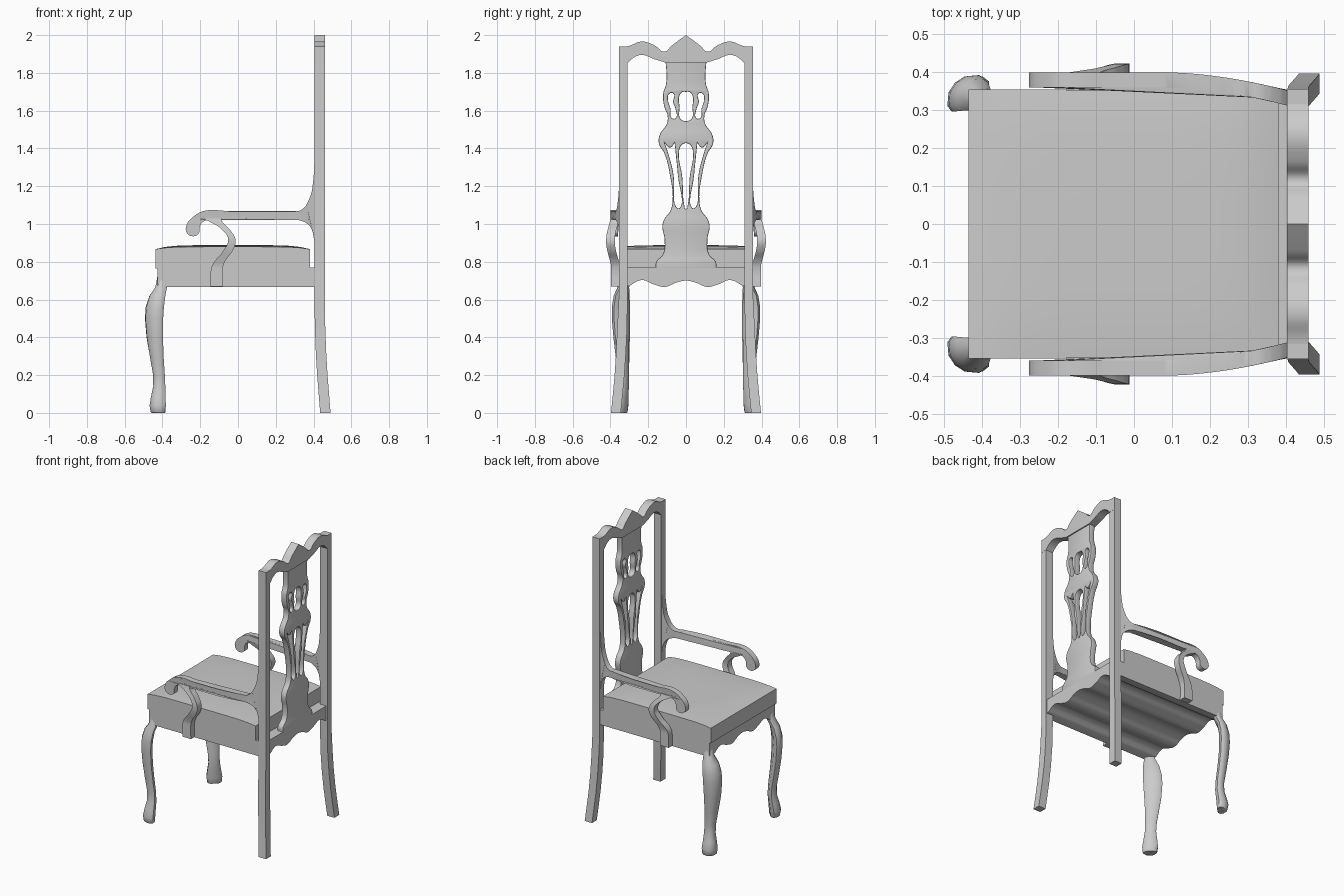
import bpy, bmesh, math
from mathutils import Vector

if "Cube" in bpy.data.objects:
    bpy.data.objects.remove(bpy.data.objects["Cube"])


def finish(name, mesh, mirror=False, angle=35):
    bm = bmesh.new()
    bm.from_mesh(mesh)
    bmesh.ops.remove_doubles(bm, verts=bm.verts, dist=0.0003)
    bmesh.ops.recalc_face_normals(bm, faces=bm.faces)
    bm.to_mesh(mesh)
    bm.free()
    ob = bpy.data.objects.new(name, mesh)
    bpy.context.collection.objects.link(ob)
    bpy.ops.object.select_all(action='DESELECT')
    ob.select_set(True)
    bpy.context.view_layer.objects.active = ob
    bpy.ops.object.shade_smooth_by_angle(angle=math.radians(angle))
    if mirror:
        m = ob.modifiers.new("mirror", 'MIRROR')
        m.use_axis = (False, True, False)
        m.use_mirror_merge = False
    return ob


def profile(name, loops, lo, hi, place, bevel=0.0, mirror=False, res=6):
    """Extrude smooth closed outlines; a third value on a point makes it a corner.
    place(a, b, depth) gives the world position."""
    cu = bpy.data.curves.new(name, 'CURVE')
    cu.dimensions = '2D'
    cu.fill_mode = 'BOTH'
    cu.resolution_u = res
    cu.extrude = (hi - lo) / 2 - bevel
    cu.bevel_depth = bevel
    cu.bevel_resolution = 1
    cu.offset = -bevel
    for pts in loops:
        sp = cu.splines.new('BEZIER')
        sp.bezier_points.add(len(pts) - 1)
        sp.use_cyclic_u = True
        for bp, p in zip(sp.bezier_points, pts):
            bp.co = (p[0], p[1], 0)
        for bp, p in zip(sp.bezier_points, pts):
            bp.handle_left_type = bp.handle_right_type = 'VECTOR' if len(p) > 2 else 'AUTO'
    tmp = bpy.data.objects.new("tmp", cu)
    bpy.context.collection.objects.link(tmp)
    dg = bpy.context.evaluated_depsgraph_get()
    mesh = bpy.data.meshes.new_from_object(tmp.evaluated_get(dg))
    bpy.data.objects.remove(tmp)
    for v in mesh.vertices:
        v.co = place(v.co.x, v.co.y, v.co.z + (lo + hi) / 2)
    return finish(name, mesh, mirror)


def loft(name, rings, mirror=False, angle=35):
    n = len(rings[0])
    faces = [[i * n + j, i * n + (j + 1) % n, (i + 1) * n + (j + 1) % n, (i + 1) * n + j]
             for i in range(len(rings) - 1) for j in range(n)]
    faces += [list(range(n)), list(range((len(rings) - 1) * n, len(rings) * n))]
    mesh = bpy.data.meshes.new(name)
    mesh.from_pydata([p for r in rings for p in r], [], faces)
    return finish(name, mesh, mirror, angle)


def sym(half):
    """Complete a right-half outline with its mirror image across a = 0."""
    return half + [(-p[0],) + tuple(p[1:]) for p in reversed(half) if p[0] > 1e-6]


def on_yz(a, b, d):
    return Vector((d, a, b))


# Seat frame with scalloped underside running front to back
profile("seat_frame", [sym([(0, .70), (.05, .69), (.11, .667), (.17, .68), (.235, .703),
                            (.30, .672, 1), (.355, .667, 1), (.355, .77, 1)])],
        -.427, .452, on_yz)

# Cushion with crowned top
bm = bmesh.new()
bmesh.ops.create_grid(bm, x_segments=16, y_segments=16, size=1)
for v in bm.verts:
    u, w = v.co.x, v.co.y
    v.co = (-.028 + .409 * u, .355 * w, .867 + .021 * (1 - u ** 6) * (1 - .4 * w ** 4))
side = bmesh.ops.extrude_face_region(bm, geom=bm.faces[:])
for v in [g for g in side['geom'] if isinstance(g, bmesh.types.BMVert)]:
    v.co.z = .765
me = bpy.data.meshes.new("cushion")
bm.to_mesh(me)
bm.free()
finish("cushion", me)

# Back stiles continuing down into splayed rear legs
stile = [(0, .435, .345), (.1, .427, .335), (.2, .419, .326), (.32, .412, .318),
         (.45, .407, .312), (.6, .405, .31), (1.94, .405, .31)]
loft("rear_leg_and_stile",
     [[(x, y, z), (x + .055, y, z), (x + .055, y + w, z), (x, y + w, z)]
      for z, x, y in stile for w in [.046 if z > .5 else .052]], True, 30)

# Crest rail
profile("crest_rail", [sym([(0, 2.0, 1), (.035, 1.975), (.075, 1.945), (.115, 1.912),
                            (.165, 1.945), (.235, 1.966), (.305, 1.942), (.355, 1.937, 1),
                            (.355, 1.85, 1), (.31, 1.85, 1), (.275, 1.882), (.235, 1.895),
                            (.165, 1.872), (.11, 1.855, 1)])],
        .404, .461, on_yz)

# Pierced back splat
outline = sym([(.16, .765, 1), (.158, .80), (.122, .84), (.113, .915), (.125, .99),
               (.115, 1.025), (.083, 1.07), (.071, 1.12), (.085, 1.26), (.115, 1.375),
               (.143, 1.425), (.14, 1.47), (.102, 1.53), (.097, 1.57), (.116, 1.625),
               (.12, 1.695), (.107, 1.735), (.103, 1.78), (.11, 1.88, 1)])
low_mid = sym([(0, 1.08), (.009, 1.10), (.02, 1.25), (.037, 1.375), (.026, 1.415), (0, 1.428)])
low_side = [(.033, 1.085), (.052, 1.09), (.066, 1.26), (.096, 1.38), (.113, 1.43, 1),
            (.085, 1.405), (.06, 1.43, 1), (.055, 1.38), (.043, 1.26)]
top_mid = sym([(0, 1.545), (.03, 1.558), (.034, 1.62), (.036, 1.675), (.02, 1.698), (0, 1.70)])
top_side = [(.055, 1.56), (.076, 1.562), (.082, 1.61), (.095, 1.655), (.088, 1.69),
            (.066, 1.69), (.068, 1.645), (.056, 1.61)]


def flip(pts):
    return [(-p[0],) + tuple(p[1:]) for p in pts]


profile("back_splat", [outline, low_mid, low_side, flip(low_side), top_mid, top_side, flip(top_side)],
        .411, .453, on_yz, bevel=.005)

# Scrolled arms, bending inward to flared joints on the stiles
def arm_place(a, b, d):
    s = max(0, min(1, (a - .08) / .33))
    return Vector((a, d - .049 * s ** 1.8, b))


profile("arm", [[(.42, 1.34, 1), (.405, 1.34, 1), (.397, 1.22), (.38, 1.14), (.333, 1.073),
                 (.28, 1.069), (.22, 1.069), (.15, 1.069), (.08, 1.069), (-.05, 1.069),
                 (-.18, 1.069), (-.235, 1.04), (-.272, .995), (-.272, .955), (-.24, .935),
                 (-.207, .95), (-.203, .985), (-.185, 1.012), (-.14, 1.021), (-.05, 1.021),
                 (.08, 1.021), (.15, 1.021), (.22, 1.021), (.28, 1.021), (.33, 1.018),
                 (.38, .988), (.402, .92), (.407, .86, 1), (.42, .86, 1)]],
        .36, .40, arm_place, mirror=True)

# Arm supports bowing outward
def support_place(a, b, d):
    t = max(0, min(1, (b - .77) / .28))
    return Vector((a, d + .027 * math.sin(math.pi * t) ** 1.5, b))


profile("arm_support", [[(-.145, .67, 1), (-.08, .67, 1), (-.08, .77), (-.067, .805), (-.025, .865),
                         (-.013, .915), (-.043, .97), (-.085, 1.015), (-.09, 1.03, 1), (-.18, 1.03, 1),
                         (-.155, 1.015), (-.09, .975), (-.052, .92), (-.08, .855),
                         (-.132, .79), (-.143, .76)]],
        .35, .396, support_place, mirror=True)

# Cabriole front legs, set diagonally at the corners: z, x, y, half width, half depth
leg = [(.72, -.400, .325, .032, .028), (.665, -.410, .335, .034, .028), (.62, -.432, .346, .052, .030),
       (.56, -.446, .350, .060, .032), (.50, -.450, .350, .060, .032), (.40, -.446, .346, .054, .030),
       (.30, -.435, .341, .044, .028), (.20, -.422, .336, .036, .026), (.14, -.420, .338, .036, .028),
       (.09, -.426, .346, .043, .033), (.04, -.430, .353, .050, .036), (.005, -.428, .353, .046, .032),
       (0, -.427, .352, .042, .029)]
section = [(-1, -.5), (-.95, .1), (-.5, .8), (0, 1), (.5, .8), (.95, .1), (1, -.5), (.6, -1), (-.6, -1)]
k = math.sqrt(.5)
loft("front_leg", [[(x + k * (t * w - r * h), y + k * (t * w + r * h), z) for t, r in section]
                   for z, x, y, w, h in leg], True, 50)
